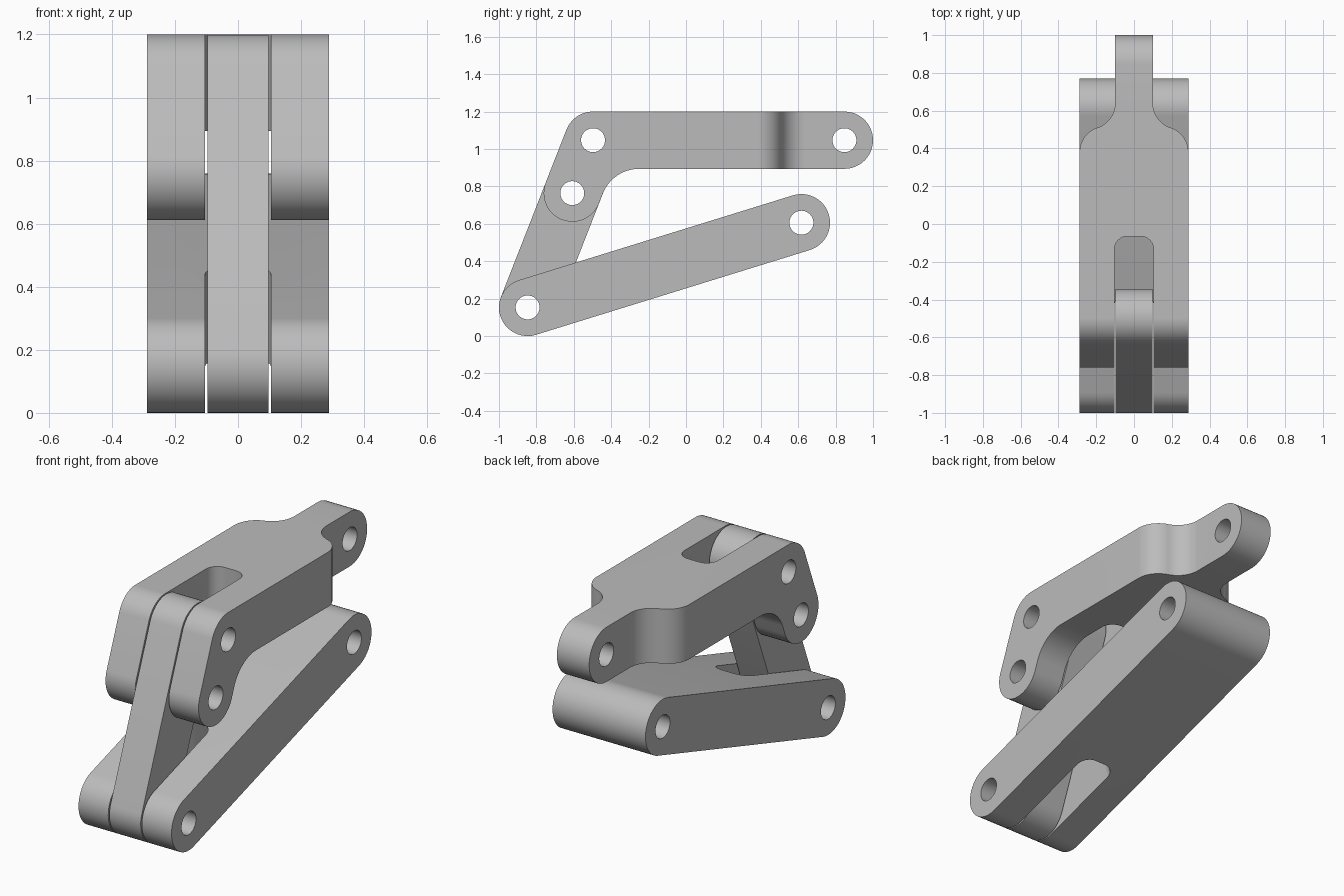
import bpy, bmesh
from math import radians, degrees, sin, cos, atan2
from mathutils import Matrix, Vector

if "Cube" in bpy.data.objects:
    bpy.data.objects.remove(bpy.data.objects["Cube"], do_unlink=True)

R = 0.153            # radius of every rounded end
HOLE = 0.064         # radius of the pin holes
WIDE, THIN, SLOT = 0.288, 0.097, 0.104   # half widths

# Pivot points in the (y, z) plane
FOOT, TIP = (-0.847, 0.153), (0.617, 0.606)
KNEE, TOE, REAR = (-0.497, 1.047), (-0.608, 0.764), (0.847, 1.047)

grey = bpy.data.materials.new("plain grey")
grey.use_nodes = True
colour = (0.5, 0.5, 0.5, 1)
grey.diffuse_color = colour
grey.node_tree.nodes["Principled BSDF"].inputs["Base Color"].default_value = colour


def arc(centre, r, start, end, n=24):
    angles = [radians(start + (end - start) * i / n) for i in range(n + 1)]
    return [(centre[0] + r * cos(a), centre[1] + r * sin(a)) for a in angles]


def heading(a, b):
    return degrees(atan2(b[1] - a[1], b[0] - a[0]))


def stadium(a, b):
    h = heading(a, b)
    return arc(a, R, h + 90, h + 270) + arc(b, R, h - 90, h + 90)


def prism(name, outline, half, along="x"):
    """Extrude an outline by +-half along x (outline in y, z) or z (in x, y)."""
    bm = bmesh.new()
    place = (lambda u, v: (-half, u, v)) if along == "x" else (lambda u, v: (u, v, -half))
    face = bm.faces.new([bm.verts.new(place(u, v)) for u, v in outline])
    new = bmesh.ops.extrude_face_region(bm, geom=[face])["geom"]
    shift = Vector((2 * half, 0, 0)) if along == "x" else Vector((0, 0, 2 * half))
    bmesh.ops.translate(bm, vec=shift, verts=[g for g in new if isinstance(g, bmesh.types.BMVert)])
    bmesh.ops.remove_doubles(bm, verts=bm.verts, dist=1e-5)
    bmesh.ops.recalc_face_normals(bm, faces=bm.faces)
    mesh = bpy.data.meshes.new(name)
    bm.to_mesh(mesh)
    bm.free()
    mesh.materials.append(grey)
    ob = bpy.data.objects.new(name, mesh)
    bpy.context.collection.objects.link(ob)
    return ob


def carve(ob, cutter, operation="DIFFERENCE"):
    mod = ob.modifiers.new("carve", "BOOLEAN")
    mod.operation, mod.solver, mod.object = operation, "EXACT", cutter
    bpy.context.view_layer.update()
    mesh = bpy.data.meshes.new_from_object(ob.evaluated_get(bpy.context.evaluated_depsgraph_get()))
    ob.modifiers.clear()
    ob.data = mesh
    bpy.data.objects.remove(cutter, do_unlink=True)


def drill(ob, *pivots):
    for p in pivots:
        carve(ob, prism("drill", arc(p, HOLE, 0, 360, 40), 1))


def slot(end):
    """Slot cutter open to the front, with rounded inner corners at y = end."""
    r = 0.07
    x = SLOT - r
    return prism("slot", [(-SLOT, -2), (SLOT, -2)] + arc((x, end - r), r, 0, 90, 12)
                 + arc((-x, end - r), r, 90, 180, 12), 2, "z")


def finish(ob):
    bpy.ops.object.select_all(action="DESELECT")
    ob.select_set(True)
    bpy.context.view_layer.objects.active = ob
    bpy.ops.object.shade_smooth_by_angle(angle=radians(30))


# Lower bar: wide rounded bar with a slot cut square to its slope
lower = prism("lower_bar", stadium(FOOT, TIP), WIDE)
cutter = slot(0.55)
cutter.data.transform(Matrix.Translation((0, *FOOT))
                      @ Matrix.Rotation(radians(heading(FOOT, TIP)), 4, "X"))
carve(lower, cutter)
drill(lower, FOOT, TIP)
finish(lower)

# Middle link: thin bar joining both forks
link = prism("middle_link", stadium(FOOT, KNEE), THIN)
drill(link, FOOT, TOE, KNEE)
finish(link)

# Upper arm: bent side outline with a filleted inner corner
h = heading(TOE, KNEE)
upper = prism("upper_arm", arc(REAR, R, -90, 90) + arc(KNEE, R, 90, h + 90)
              + arc(TOE, R, h + 90, h + 270)
              + arc((-0.25, REAR[1] - R - 0.21), 0.21, h + 90, 90), WIDE)

# Narrow its rear into a tongue with S-shaped shoulders
s, turn = 0.137, 71.7
shoulder = (arc((WIDE - s, 0.38), s, 0, turn)
            + arc((THIN + 0.003 + s, 0.64), s, 180 + turn, 180))
right_half = [(WIDE + 0.1, -2), (WIDE + 0.1, 0.38)] + shoulder + [(THIN + 0.003, 2)]
plan = right_half + [(-x, y) for x, y in reversed(right_half)]
carve(upper, prism("plan", plan, 2, "z"), "INTERSECT")
carve(upper, slot(-0.065))
drill(upper, TOE, KNEE, REAR)
finish(upper)
